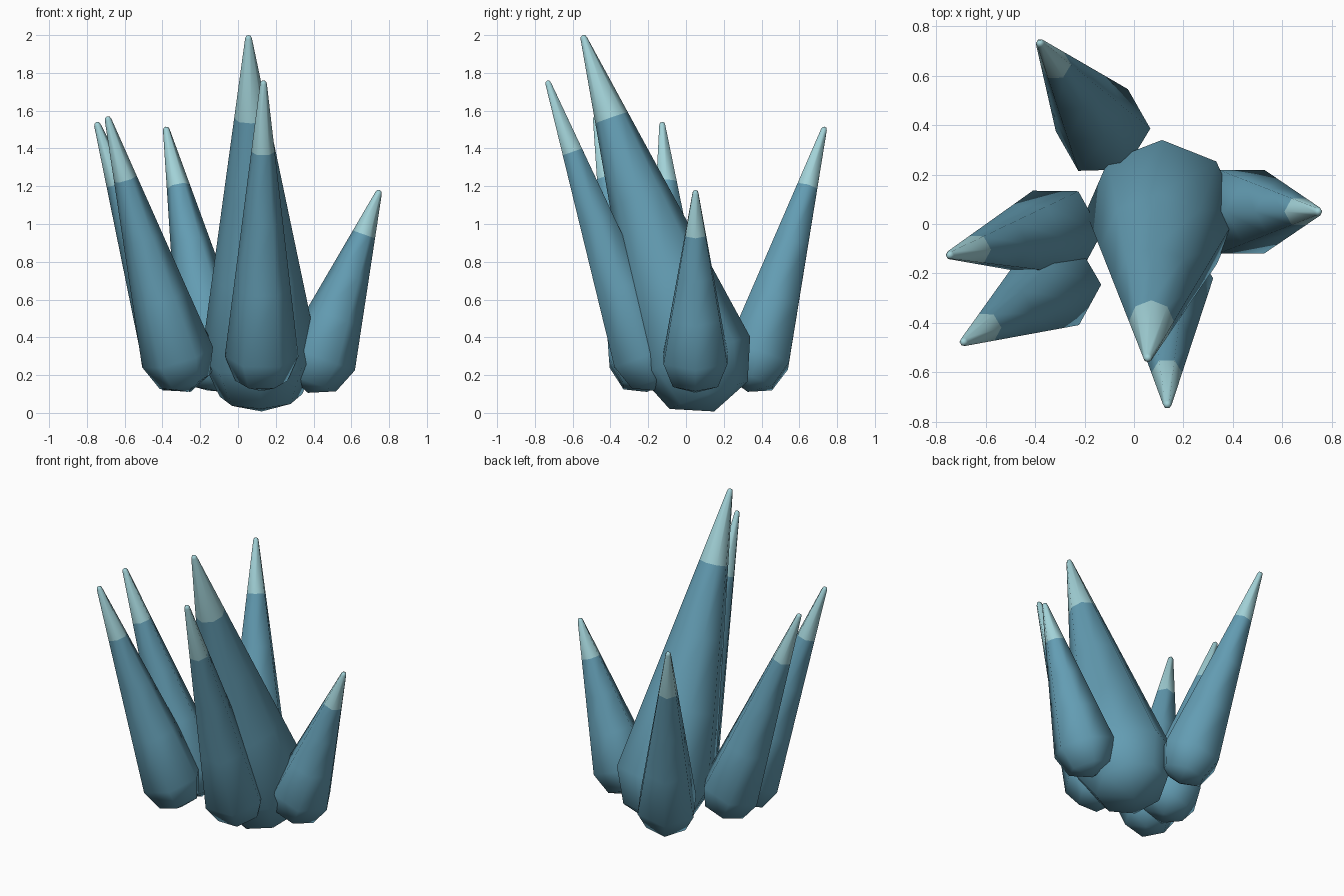
import bpy, bmesh, math
from mathutils import Vector

if "Cube" in bpy.data.objects:
    bpy.data.objects.remove(bpy.data.objects["Cube"])


def material(name, rgb):
    m = bpy.data.materials.new(name)
    m.diffuse_color = (*rgb, 1)
    m.use_nodes = True
    m.node_tree.nodes["Principled BSDF"].inputs["Base Color"].default_value = m.diffuse_color
    return m


BODY = material("deep teal blue", (0.125, 0.335, 0.45))
TIP = material("pale aqua", (0.36, 0.64, 0.68))
TIP_R = 0.018


def spike(name, base, tip, radius, sides):
    """Tapered spike: hemispherical root, straight taper, small rounded point."""
    base, tip = Vector(base), Vector(tip)
    axis = (tip - base).normalized()
    length = (tip - base).length - TIP_R
    # profile rows: (radius, height along axis)
    rows = [(radius * math.cos(a), radius * math.sin(a))
            for a in (-math.pi / 4, 0)]
    rows += [(radius + (TIP_R - radius) * t, length * t)
             for t in (0.25, 0.5, 0.75, 1)]
    rows.append((TIP_R * 0.71, length + TIP_R * 0.71))

    bm = bmesh.new()
    rings = []
    for r, h in rows:
        rings.append([bm.verts.new((r * math.cos(2 * math.pi * i / sides),
                                    r * math.sin(2 * math.pi * i / sides), h))
                      for i in range(sides)])
    root = bm.verts.new((0, 0, -radius))
    point = bm.verts.new((0, 0, length + TIP_R))
    for i in range(sides):
        j = (i + 1) % sides
        bm.faces.new((root, rings[0][j], rings[0][i]))
        bm.faces.new((point, rings[-1][i], rings[-1][j]))
        for lo, hi in zip(rings, rings[1:]):
            bm.faces.new((lo[i], lo[j], hi[j], hi[i]))
    # pale top quarter
    for f in bm.faces:
        f.smooth = True
        f.material_index = int(f.calc_center_median().z > length * 0.75)

    # lean the spike towards its tip
    rot = Vector((0, 0, 1)).rotation_difference(axis).to_matrix()
    for v in bm.verts:
        v.co = base + rot @ v.co
    me = bpy.data.meshes.new(name)
    bm.to_mesh(me)
    bm.free()
    me.materials.append(BODY)
    me.materials.append(TIP)
    ob = bpy.data.objects.new(name, me)
    bpy.context.collection.objects.link(ob)


# name, centre of the widest ring, tip, radius, sides
spike("main_spike", (0.115, 0.047, 0.30), (0.055, -0.547, 2.0), 0.31, 8)
spike("front_spike", (0.125, -0.22, 0.30), (0.135, -0.735, 1.76), 0.195, 6)
spike("front_left_spike", (-0.32, -0.24, 0.295), (-0.693, -0.48, 1.57), 0.195, 6)
spike("left_spike", (-0.315, -0.035, 0.295), (-0.75, -0.127, 1.54), 0.195, 6)
spike("back_left_spike", (-0.125, 0.38, 0.295), (-0.383, 0.735, 1.515), 0.195, 6)
spike("right_spike", (0.435, 0.05, 0.29), (0.75, 0.05, 1.18), 0.195, 6)
